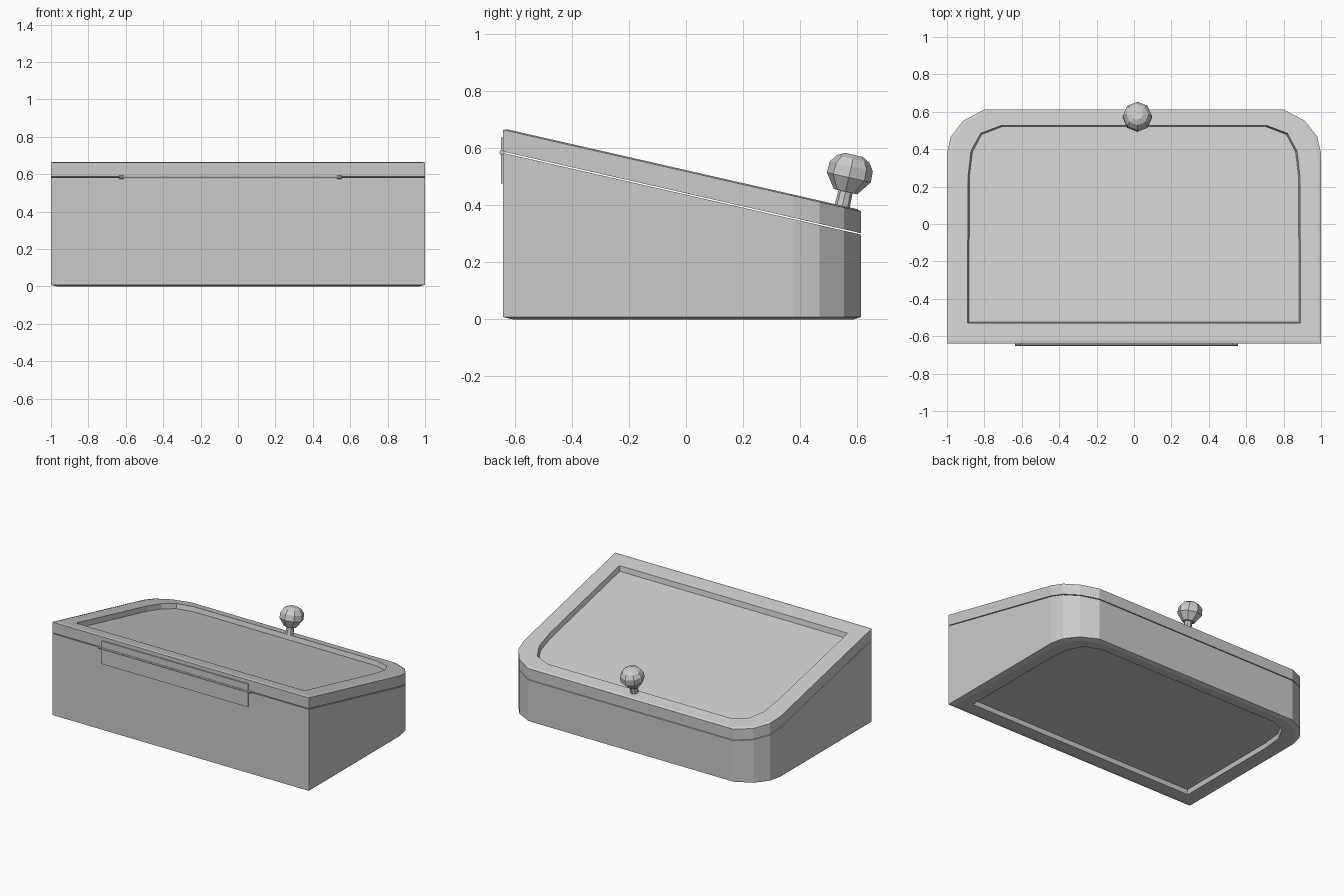
import bpy, bmesh, math
from mathutils import Matrix

if "Cube" in bpy.data.objects:
    bpy.data.objects.remove(bpy.data.objects["Cube"])

SLOPE = 0.228


def finish(name, bm):
    bmesh.ops.recalc_face_normals(bm, faces=bm.faces)
    me = bpy.data.meshes.new(name)
    bm.to_mesh(me)
    bm.free()
    ob = bpy.data.objects.new(name, me)
    bpy.context.collection.objects.link(ob)
    return ob


def mirrored(half):
    """Closed outline from its right half, listed front to back."""
    return half + [(-x, y) for x, y in reversed(half)]


OUTER = mirrored([(1, -.64), (1, .375), (.98, .467), (.912, .553), (.80, .612)])
INNER = mirrored([(.89, -.53), (.888, .25), (.872, .39), (.82, .485), (.71, .527)])
FLOOR = mirrored([(.882, -.523), (.88, .25), (.864, .385), (.814, .479), (.706, .52)])


def between(a, b, t):
    return [(p[0] + (q[0] - p[0]) * t, p[1] + (q[1] - p[1]) * t) for p, q in zip(a, b)]


def sloped(drop):
    return lambda y: 0.67 - drop - SLOPE * (y + 0.64)


def flat(z):
    return lambda y: z


def loft(name, rings):
    """Skin a stack of outlines and cap both ends."""
    bm = bmesh.new()
    loops = [[bm.verts.new((x, y, h(y))) for x, y in line] for line, h in rings]
    n = len(loops[0])
    for a, b in zip(loops, loops[1:]):
        for i in range(n):
            j = (i + 1) % n
            bm.faces.new((a[i], a[j], b[j], b[i]))
    bm.faces.new(loops[0])
    bm.faces.new(loops[-1])
    return finish(name, bm)


# Lower case with recessed underside
loft("case_body", [
    (FLOOR, flat(.03)), (INNER, flat(0)), (between(OUTER, INNER, .3), flat(0)),
    (OUTER, flat(.008)), (OUTER, sloped(.088))])

# Sloping lid with softened rim and recessed panel
loft("case_lid", [
    (OUTER, sloped(.083)), (OUTER, sloped(.007)), (between(OUTER, INNER, .15), sloped(.002)),
    (INNER, sloped(.002)), (FLOOR, sloped(.036))])


# Hinge leaves and pin on the front face
def box(name, x0, x1, y0, y1, z0, z1):
    bm = bmesh.new()
    m = Matrix.Translation(((x0 + x1) / 2, (y0 + y1) / 2, (z0 + z1) / 2)) @ \
        Matrix.Diagonal((x1 - x0, y1 - y0, z1 - z0, 1))
    bmesh.ops.create_cube(bm, size=1, matrix=m)
    return finish(name, bm)


box("hinge_lower_leaf", -.61, .53, -.648, -.635, .475, .582)
box("hinge_upper_leaf", -.61, .53, -.648, -.635, .587, .637)
pin = bmesh.new()
bmesh.ops.create_cone(pin, cap_ends=True, segments=8, radius1=.009, radius2=.009, depth=1.19,
                      matrix=Matrix.Translation((-.04, -.644, .584)) @ Matrix.Rotation(math.pi / 2, 4, 'Y'))
finish("hinge_pin", pin)


# Faceted knob and stem, square to the lid
def lathe(name, profile, sides, matrix):
    bm = bmesh.new()
    loops = [[bm.verts.new((r * math.cos(k * math.tau / sides), r * math.sin(k * math.tau / sides), z))
              for k in range(sides)] for r, z in profile]
    for a, b in zip(loops, loops[1:]):
        for i in range(sides):
            j = (i + 1) % sides
            bm.faces.new((a[i], a[j], b[j], b[i]))
    bm.faces.new(loops[0])
    bm.faces.new(loops[-1])
    bm.transform(matrix)
    return finish(name, bm)


tilt = Matrix.Translation((.018, .573, .511)) @ Matrix.Rotation(-math.atan(SLOPE), 4, 'X')
lathe("knob_stem", [(.027, -.125), (.025, -.055)], 8, tilt)
lathe("knob_ball", [(.042, -.066), (.079, -.015), (.077, .025), (.058, .052), (.031, .066)], 8, tilt)
